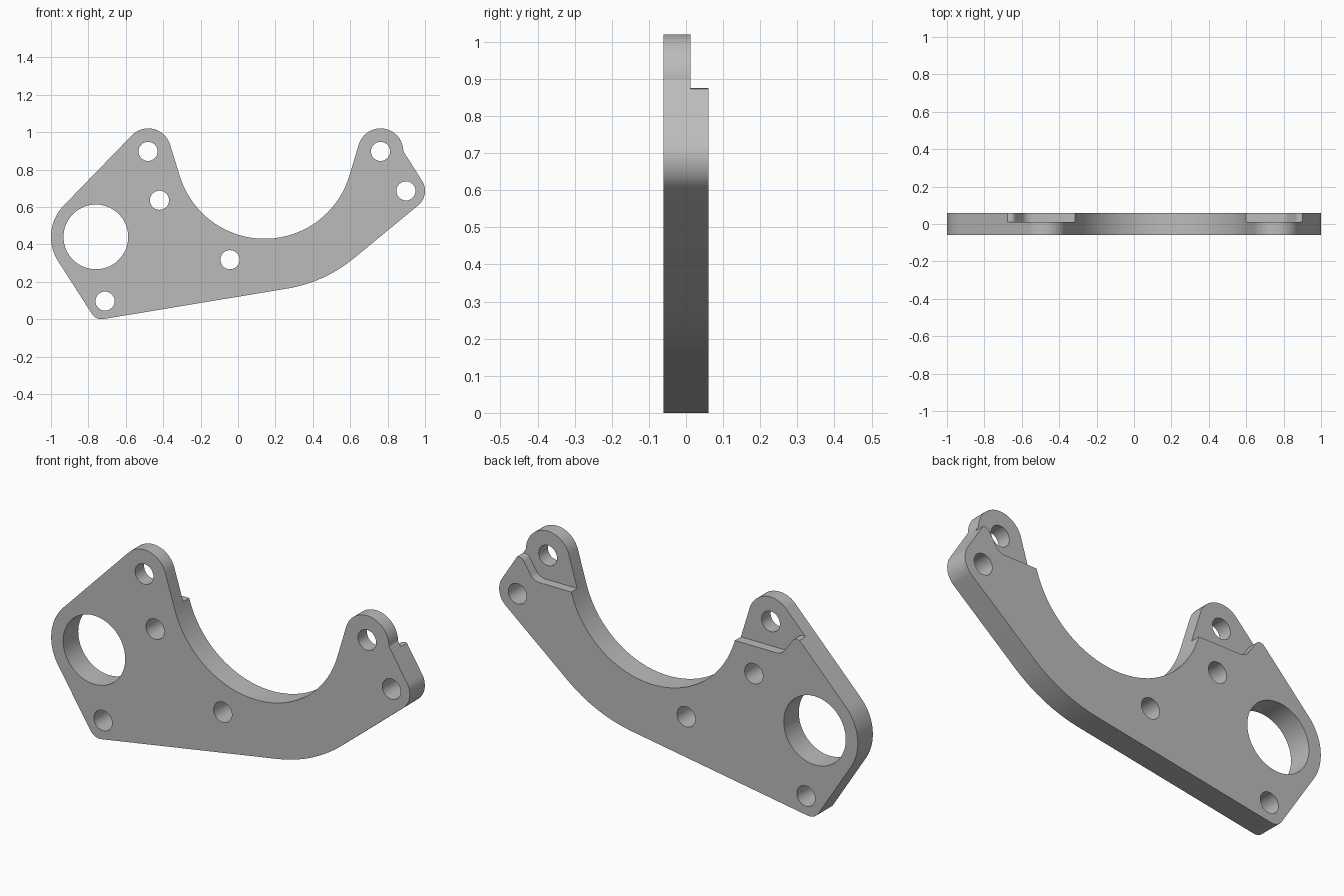
import bpy, bmesh
from math import sin, cos, acos, atan2, hypot, tau, radians, ceil

cube = bpy.data.objects.get("Cube")
if cube:
    bpy.data.objects.remove(cube, do_unlink=True)

grey = bpy.data.materials.new("plain grey")
grey.use_nodes = True
grey.diffuse_color = (0.5, 0.5, 0.5, 1)
grey.node_tree.nodes["Principled BSDF"].inputs["Base Color"].default_value = (0.5, 0.5, 0.5, 1)


def belt(circles):
    """Counter-clockwise outline tangent to circles (x, z, r); r < 0 is concave, r = 0 a sharp corner."""
    n = len(circles)
    angles = []
    for i in range(n):
        (x1, z1, r1), (x2, z2, r2) = circles[i], circles[(i + 1) % n]
        dx, dz = x2 - x1, z2 - z1
        ratio = max(-1, min(1, (r1 - r2) / hypot(dx, dz)))
        angles.append(atan2(dz, dx) - acos(ratio))
    points = []
    for i, (x, z, r) in enumerate(circles):
        if r == 0:
            points.append((x, z))
            continue
        start = angles[i - 1]
        sweep = (angles[i] - start) % tau
        if r < 0:
            sweep -= tau
        steps = max(4, ceil(abs(sweep) / radians(4)))
        for k in range(steps + 1):
            a = start + sweep * k / steps
            points.append((x + r * cos(a), z + r * sin(a)))
    return points


def prism(name, points, y0, y1):
    """Extrude an xz outline from y0 to y1."""
    bm = bmesh.new()
    face = bm.faces.new([bm.verts.new((x, y0, z)) for x, z in points])
    out = bmesh.ops.extrude_face_region(bm, geom=[face])
    moved = [v for v in out["geom"] if isinstance(v, bmesh.types.BMVert)]
    bmesh.ops.translate(bm, verts=moved, vec=(0, y1 - y0, 0))
    bmesh.ops.remove_doubles(bm, verts=bm.verts, dist=1e-5)
    bmesh.ops.recalc_face_normals(bm, faces=bm.faces)
    mesh = bpy.data.meshes.new(name)
    bm.to_mesh(mesh)
    bm.free()
    mesh.materials.append(grey)
    obj = bpy.data.objects.new(name, mesh)
    bpy.context.scene.collection.objects.link(obj)
    return obj


def round_hole(x, z, r, sides=64):
    ring = [(x + r * cos(tau * k / sides), z + r * sin(tau * k / sides)) for k in range(sides)]
    return prism("hole_cutter", ring, -0.2, 0.2)


# Plate outline: boss, foot, heel, side lug, right ear, inner arc, left ear
plate = prism("bracket_plate", belt([
    (-0.76, 0.44, 0.24), (-0.73, 0.06, 0.06), (0.142, 0.904, 0.75),
    (0.9, 0.686, 0.1), (0.884, 0.898, 0), (0.762, 0.898, 0.122),
    (0.142, 0.904, -0.474), (-0.48, 0.898, 0.122)]), -0.06, 0.06)

# Recesses behind both ears, with a fillet and a rounded outer lip
left_recess = belt([(-0.8, 0.85, 0), (-0.66, 0.844, -0.03), (-0.545, 0.835, 0.06),
                    (-0.2, 0.775, 0), (-0.2, 1.2, 0), (-0.8, 1.2, 0)])
right_recess = belt([(0.5, 0.775, 0), (0.775, 0.835, 0.06), (0.888, 0.845, -0.03),
                     (1.02, 0.84, 0), (1.02, 1.2, 0), (0.5, 1.2, 0)])
cutters = [prism("recess_cutter", shape, 0.012, 0.2) for shape in (left_recess, right_recess)]

# Large bore and six bolt holes
cutters.append(round_hole(-0.76, 0.44, 0.173))
for x, z in ((-0.481, 0.897), (0.762, 0.897), (0.898, 0.686),
             (-0.42, 0.636), (-0.043, 0.318), (-0.711, 0.097)):
    cutters.append(round_hole(x, z, 0.051))

# Cut everything out, then bake the result and drop the cutters
for cutter in cutters:
    cutter.hide_render = True
    mod = plate.modifiers.new("cut", 'BOOLEAN')
    mod.operation = 'DIFFERENCE'
    mod.solver = 'EXACT'
    mod.object = cutter
bpy.context.view_layer.update()
baked = bpy.data.meshes.new_from_object(plate.evaluated_get(bpy.context.evaluated_depsgraph_get()))
plate.modifiers.clear()
plate.data = baked
for cutter in cutters:
    bpy.data.objects.remove(cutter, do_unlink=True)

# Smooth curved walls, sharp rims
bpy.ops.object.select_all(action='DESELECT')
plate.select_set(True)
bpy.context.view_layer.objects.active = plate
bpy.ops.object.shade_smooth_by_angle(angle=radians(25))
